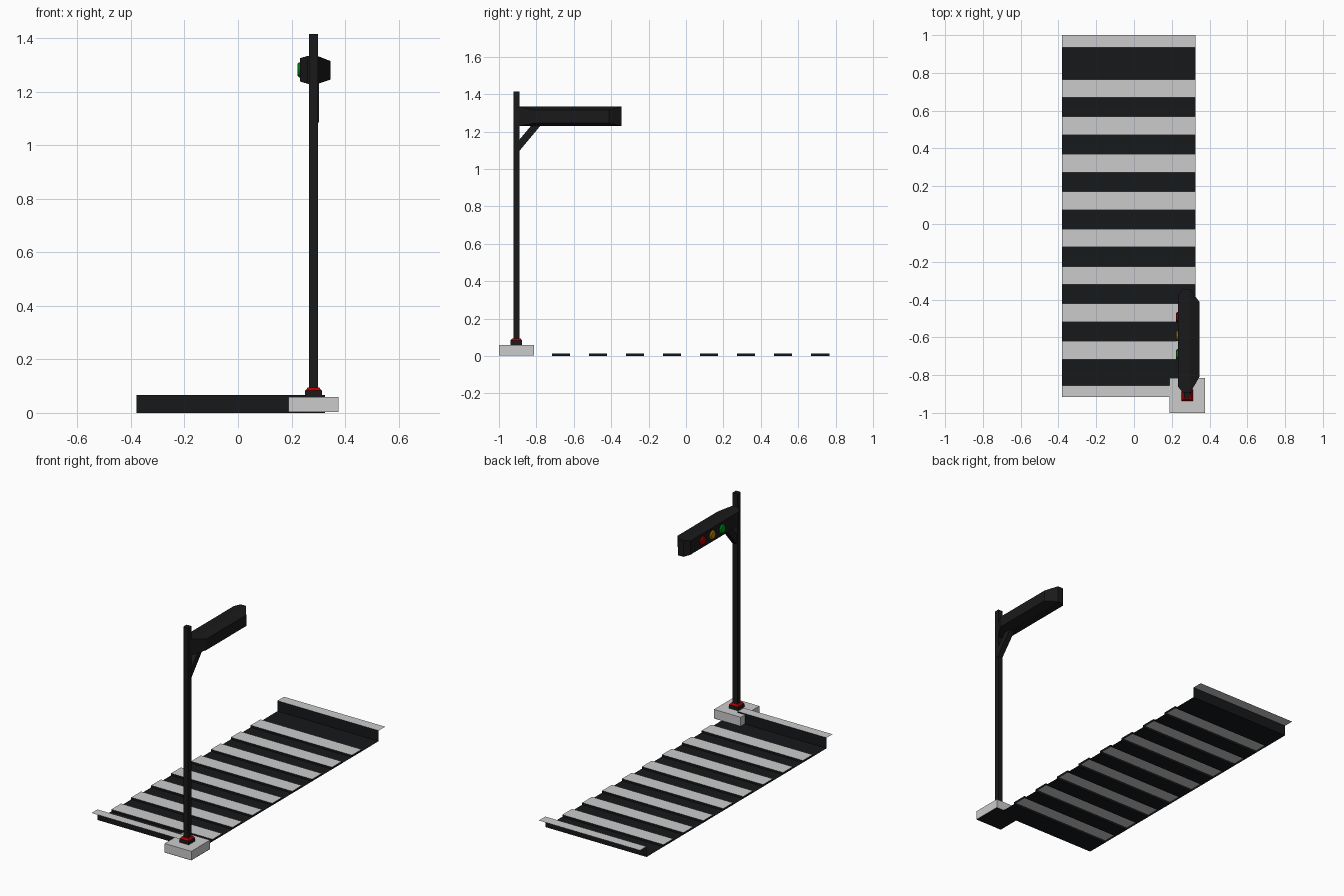
import bpy
from math import cos, sin, pi

if "Cube" in bpy.data.objects:
    bpy.data.objects.remove(bpy.data.objects["Cube"])


def mat(name, rgb):
    m = bpy.data.materials.new(name)
    m.diffuse_color = (*rgb, 1)
    m.use_nodes = True
    m.node_tree.nodes["Principled BSDF"].inputs["Base Color"].default_value = m.diffuse_color
    return m


BLACK = mat("black", (0.010, 0.010, 0.011))
ASPHALT = mat("asphalt", (0.008, 0.009, 0.010))
RED = mat("red", (0.45, 0.0, 0.0))
AMBER = mat("amber", (0.5, 0.22, 0.0))
GREEN = mat("green", (0.0, 0.3, 0.01))


def mesh(name, verts, faces, material=None):
    me = bpy.data.meshes.new(name)
    me.from_pydata(verts, [], faces)
    if material:
        me.materials.append(material)
    ob = bpy.data.objects.new(name, me)
    bpy.context.collection.objects.link(ob)
    return ob


def loft(name, rings, material=None):
    """Closed solid through rings with equal point counts."""
    n = len(rings[0])
    verts = [p for r in rings for p in r]
    faces = [(i * n + j, i * n + (j + 1) % n, (i + 1) * n + (j + 1) % n, (i + 1) * n + j)
             for i in range(len(rings) - 1) for j in range(n)]
    faces += [tuple(reversed(range(n))), tuple(range(len(verts) - n, len(verts)))]
    return mesh(name, verts, faces, material)


def square(cx, cy, z, h):
    return [(cx - h, cy - h, z), (cx + h, cy - h, z), (cx + h, cy + h, z), (cx - h, cy + h, z)]


def rect_x(x, y0, y1, z0, z1):
    return [(x, y0, z0), (x, y1, z0), (x, y1, z1), (x, y0, z1)]


def sheet(name, segments, x0, x1, material=None, caps=()):
    """Open strips along x, one per (y, z) -> (y, z) segment, plus end caps."""
    verts, faces = [], []

    def quad(*pts):
        faces.append(tuple(range(len(verts), len(verts) + 4)))
        verts.extend(pts)

    for (ya, za), (yb, zb) in segments:
        quad((x0, ya, za), (x1, ya, za), (x1, yb, zb), (x0, yb, zb))
    for y0, y1, z0, z1 in caps:
        quad(*rect_x(x1, y0, y1, z0, z1))
        quad(*reversed(rect_x(x0, y0, y1, z0, z1)))
    return mesh(name, verts, faces, material)


X0, X1 = -0.38, 0.325
Y0, Y1 = -0.856, 0.935
STRIPE_Z, CURB_Z = 0.013, 0.066

# Road surface with raised crossing stripes
stripes = [(-0.717 + 0.198 * k, -0.620 + 0.198 * k) for k in range(8)]
road, tops, caps, y = [], [], [], Y0
for a, b in stripes:
    road += [((y, 0), (a, 0)), ((a, 0), (a, STRIPE_Z)), ((b, STRIPE_Z), (b, 0))]
    tops.append(((a, STRIPE_Z), (b, STRIPE_Z)))
    caps.append((a, b, 0, STRIPE_Z))
    y = b
road += [((y, 0), (Y1, 0)), ((Y1, 0), (Y1, CURB_Z))]
sheet("road", road, X0, X1, ASPHALT, caps)
sheet("crossing_stripes", tops, X0, X1)

# Curbs at both ends
sheet("front_curb", [((Y0, CURB_Z), (Y0, 0))], X0, 0.24, ASPHALT)
sheet("front_pavement", [((-0.915, CURB_Z), (Y0, CURB_Z))], X0, 0.24)
sheet("back_pavement", [((Y1, CURB_Z), (1.0, CURB_Z))], X0, X1)

# Concrete base with dark underside
PX, PY = 0.282, -0.907
loft("base", [square(PX, PY, 0.003, 0.093), square(PX, PY, 0.059, 0.093)])
mesh("base_underside", list(reversed(square(PX, PY, 0.002, 0.093))), [(0, 1, 2, 3)], BLACK)

# Pole and its collar
loft("pole_foot", [square(PX, PY, 0.059, 0.031), square(PX, PY, 0.083, 0.031)], BLACK)
loft("pole_collar", [square(PX, PY, 0.083, 0.031), square(PX, PY, 0.094, 0.022)], RED)
loft("pole", [square(PX, PY, 0.06, 0.0165), square(PX, PY, 1.415, 0.0165)], BLACK)

# Diagonal brace under the housing
brace = [(-0.90, 1.085), (-0.775, 1.235), (-0.825, 1.235), (-0.90, 1.145)]
loft("brace", [[(x, y, z) for y, z in brace] for x in (0.268, 0.302)], BLACK)

# Signal housing, tapered towards front and back
loft("signal_housing", [
    rect_x(0.232, -0.86, -0.375, 1.238, 1.325),
    rect_x(0.260, -0.895, -0.345, 1.229, 1.333),
    rect_x(0.297, -0.895, -0.345, 1.229, 1.333),
    rect_x(0.346, -0.81, -0.412, 1.245, 1.314)], BLACK)

# Signal lamps
for name, ly, m in (("red_lamp", -0.495, RED), ("amber_lamp", -0.592, AMBER), ("green_lamp", -0.69, GREEN)):
    loft(name, [[(x, ly + r * cos(2 * pi * i / 12), 1.281 + r * sin(2 * pi * i / 12)) for i in range(12)]
                for x, r in ((0.222, 0.022), (0.228, 0.028), (0.240, 0.028))], m)
